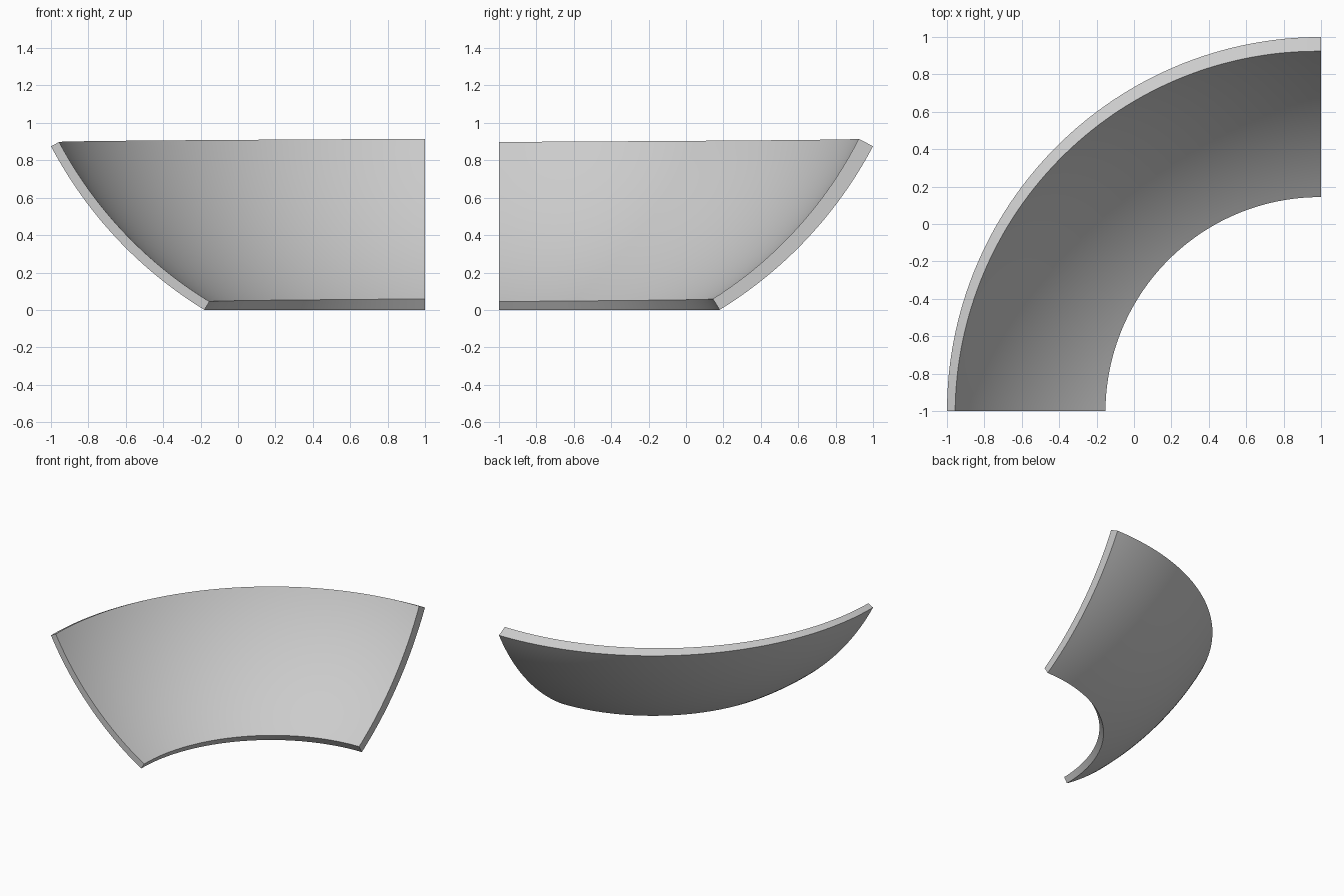
import bpy
import bmesh
from math import sin, cos, pi, atan2, radians
from mathutils import Vector

cube = bpy.data.objects.get("Cube")
if cube:
    bpy.data.objects.remove(cube, do_unlink=True)

# Plain grey material
grey = bpy.data.materials.new("light_grey")
grey.use_nodes = True
colour = (0.6, 0.6, 0.6, 1)
grey.diffuse_color = colour
grey.node_tree.nodes["Principled BSDF"].inputs["Base Color"].default_value = colour

# Quarter ring cut from a spherical shell, whose wall thickens towards the back
CENTRE = Vector((1, -1, 1.928))
RADIUS = 2.26
LOW = atan2(-1.928, 1.18)
HIGH = atan2(-1.053, 2.0)
TURNS, STEPS = 64, 32


def shell_point(u, v, inner):
    """u runs from the front end to the back end, v from the bottom to the rim."""
    turn = pi - u * pi / 2
    tilt = LOW + v * (HIGH - LOW)
    wall = 0.052 + u * (0.017 + 0.017 * v) - 0.003 * v * (1 - u)
    r = RADIUS - wall * inner
    return CENTRE + r * Vector((cos(tilt) * cos(turn), cos(tilt) * sin(turn), sin(tilt)))


bm = bmesh.new()
grids = [[[bm.verts.new(shell_point(i / TURNS, j / STEPS, inner))
           for j in range(STEPS + 1)] for i in range(TURNS + 1)] for inner in (0, 1)]
outer, inner = grids

# Curved outer and inner walls
for grid in grids:
    for i in range(TURNS):
        for j in range(STEPS):
            bm.faces.new((grid[i][j], grid[i + 1][j], grid[i + 1][j + 1], grid[i][j + 1]))

# Bottom edge and rim
for j in (0, STEPS):
    for i in range(TURNS):
        bm.faces.new((outer[i][j], outer[i + 1][j], inner[i + 1][j], inner[i][j]))

# Flat front and back ends
for i in (0, TURNS):
    for j in range(STEPS):
        bm.faces.new((outer[i][j], outer[i][j + 1], inner[i][j + 1], inner[i][j]))

bmesh.ops.recalc_face_normals(bm, faces=bm.faces)
mesh = bpy.data.meshes.new("curved_shell_panel")
bm.to_mesh(mesh)
bm.free()
mesh.materials.append(grey)

panel = bpy.data.objects.new("curved_shell_panel", mesh)
bpy.context.collection.objects.link(panel)
bpy.context.view_layer.objects.active = panel
panel.select_set(True)
bpy.ops.object.shade_smooth_by_angle(angle=radians(30))
